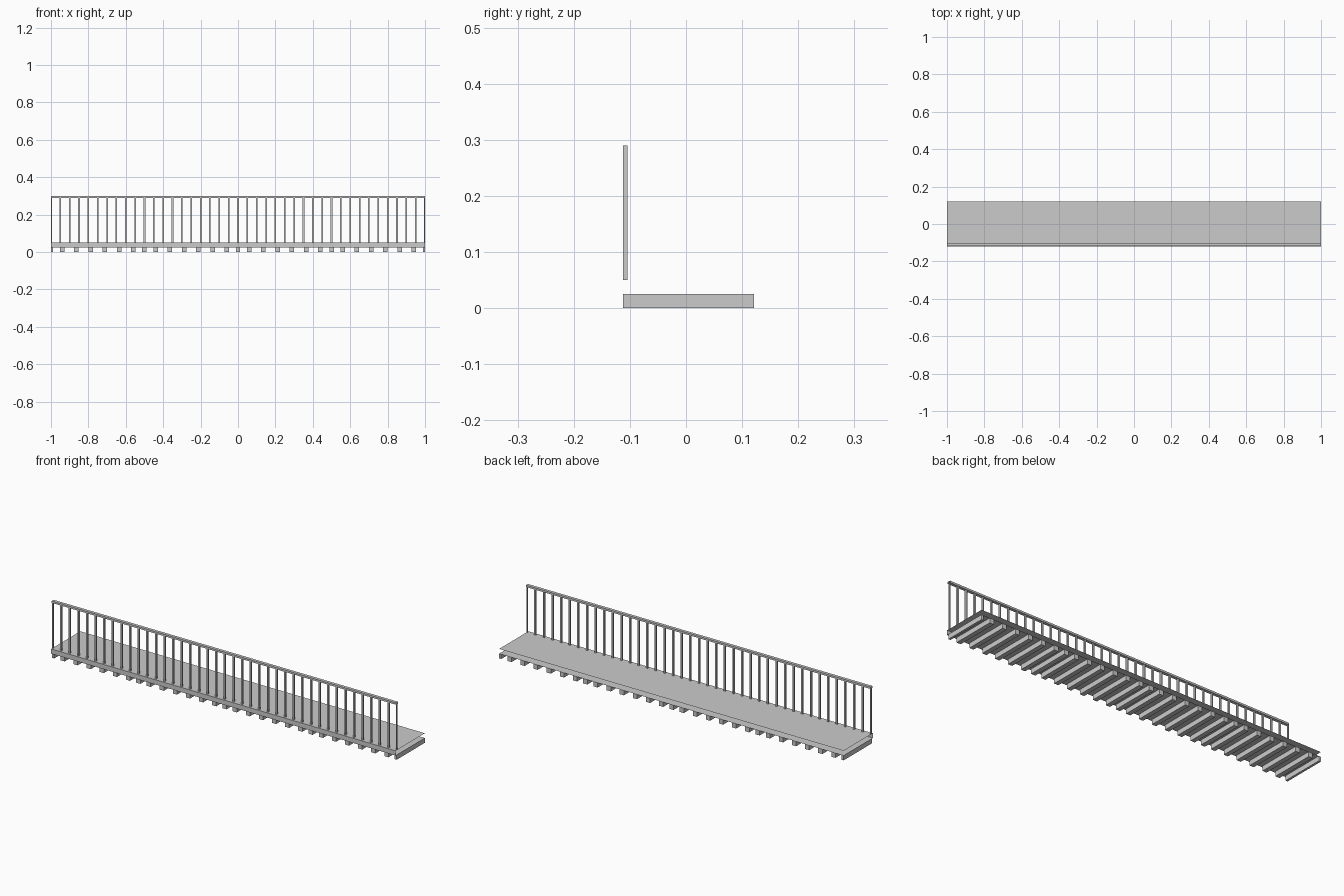
import bpy

if "Cube" in bpy.data.objects:
    bpy.data.objects.remove(bpy.data.objects["Cube"])

Y0, Y1 = -0.121, 0.121      # deck front and back
Z_LOW, Z_DECK, Z_RAIL = 0.025, 0.05, 0.29

# Faces of a box, by side, as corner indices (index = 4*x + 2*y + z)
SIDES = {
    "-x": (0, 1, 3, 2), "+x": (4, 6, 7, 5),
    "-y": (0, 4, 5, 1), "+y": (2, 3, 7, 6),
    "-z": (0, 2, 6, 4), "+z": (1, 5, 7, 3),
}


def boxes(name, spans, sides):
    """One object made of boxes, keeping only the listed sides."""
    verts, faces = [], []
    for xs, ys, zs in spans:
        base = len(verts)
        verts += [(x, y, z) for x in xs for y in ys for z in zs]
        faces += [[base + i for i in SIDES[s]] for s in sides]
    mesh = bpy.data.meshes.new(name)
    mesh.from_pydata(verts, [], faces)
    obj = bpy.data.objects.new(name, mesh)
    bpy.context.collection.objects.link(obj)
    return obj


def clipped(centre, width):
    """X span around a centre, cut off at the ends of the walkway."""
    return max(-1, centre - width / 2), min(1, centre + width / 2)


# Deck: thin shell with open ends and open back
boxes("deck", [((-1, 1), (Y0, Y1), (Z_LOW, Z_DECK))], ["-y", "-z", "+z"])

# Joists under the deck, repeating in four sections
offsets = [0] + [0.06 + 0.076 * i for i in range(6)]
centres = [-1 + 0.5 * s + o for s in range(4) for o in offsets] + [1]
boxes("joists",
      [(clipped(c, 0.024), (-0.1125, Y1), (0, Z_LOW)) for c in centres],
      ["-x", "+x", "-y", "+y", "-z"])

# Railing balusters, half width at both ends
boxes("balusters",
      [(clipped(-1 + 0.05 * i, 0.0085), (-0.1125, -0.104), (Z_DECK, Z_RAIL))
       for i in range(41)],
      ["-x", "+x", "-y", "+y"])

# Handrail, open at the ends
boxes("handrail", [((-1, 1), (-0.117, -0.101), (Z_RAIL, 0.30))],
      ["-y", "+y", "-z", "+z"])
